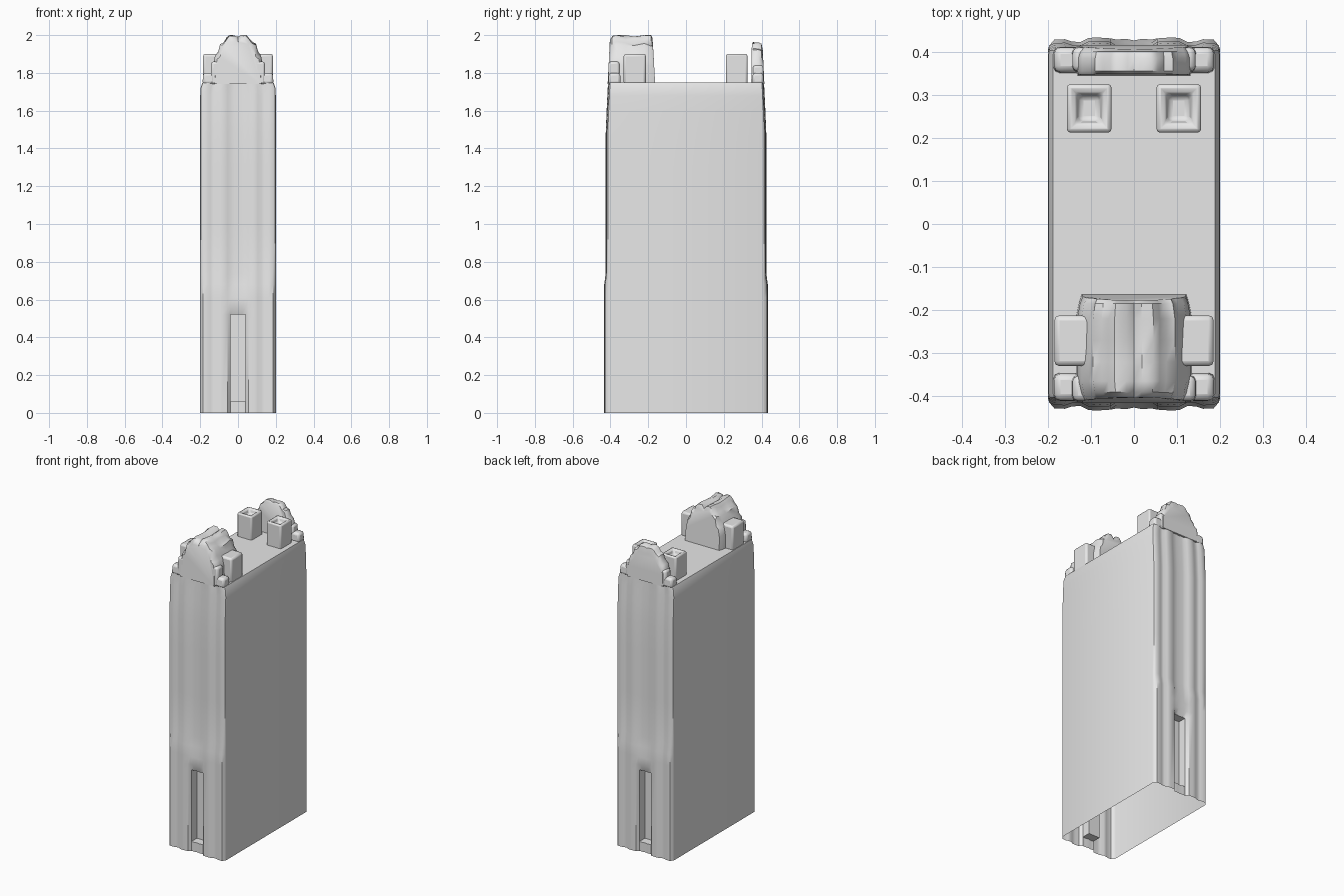
import bpy, bmesh, math, random
from mathutils import Vector

if "Cube" in bpy.data.objects:
    bpy.data.objects.remove(bpy.data.objects["Cube"])

random.seed(4)
stone = bpy.data.materials.new("stone_grey")
stone.diffuse_color = (0.8, 0.8, 0.8, 1)
stone.use_nodes = True
stone.node_tree.nodes["Principled BSDF"].inputs["Base Color"].default_value = stone.diffuse_color


def finish(bm, name, bevel=0.0, angle=35):
    bmesh.ops.recalc_face_normals(bm, faces=bm.faces)
    me = bpy.data.meshes.new(name)
    bm.to_mesh(me)
    bm.free()
    me.materials.append(stone)
    ob = bpy.data.objects.new(name, me)
    bpy.context.collection.objects.link(ob)
    if bevel:
        m = ob.modifiers.new("rounded_edges", 'BEVEL')
        m.width, m.segments, m.limit_method = bevel, 2, 'ANGLE'
    bpy.ops.object.select_all(action='DESELECT')
    ob.select_set(True)
    bpy.context.view_layer.objects.active = ob
    bpy.ops.object.shade_smooth_by_angle(angle=math.radians(angle))
    return ob


def block(name, x0, x1, y0, y1, z0, z1, bevel=0.01, hole=False, taper=1.0):
    bm = bmesh.new()
    bmesh.ops.create_cube(bm, size=1)
    for v in bm.verts:
        s = taper if v.co.z > 0 else 1
        v.co = Vector(((x0 + x1) / 2 + v.co.x * (x1 - x0) * s,
                       (y0 + y1) / 2 + v.co.y * (y1 - y0) * s,
                       z1 if v.co.z > 0 else z0))
    if hole:  # sunken flue in the top
        top = max(bm.faces, key=lambda f: f.calc_center_median().z)
        bmesh.ops.inset_individual(bm, faces=[top], thickness=0.028)
        bmesh.ops.inset_individual(bm, faces=[top], thickness=0.014, depth=-0.03)
    return finish(bm, name, bevel)


def loft(name, slices):
    """Skin a list of open x-z outlines (same length) and cap both ends."""
    bm = bmesh.new()
    rows = [[bm.verts.new(p) for p in s] for s in slices]
    n = len(rows[0])
    for a, b in zip(rows, rows[1:]):
        for i in range(n):
            j = (i + 1) % n
            bm.faces.new((a[i], a[j], b[j], b[i]))
    bm.faces.new(rows[0])
    bm.faces.new(rows[-1])
    return finish(bm, name, angle=40)


# Tall hollow body: ribbed front and back, plain sides, open underneath
ribs = [(0, .412), (.02, .416), (.04, .414), (.055, .423), (.085, .425), (.105, .424),
        (.125, .414), (.145, .416), (.16, .421), (.185, .42), (.197, .414), (.2, .405)]
cols = [(-x, y) for x, y in ribs[:0:-1]] + ribs
levels = [0, .06, .52, .56, .61, .68, .74, 1.0, 1.3, 1.48, 1.6, 1.68, 1.72, 1.75]


def wall_y(x, y, z):
    a = abs(x)
    if z < .7 and .05 < a < .19:
        y += .008                        # thicker rib feet
    if .53 < z < .7 and a < .05:
        y += .014 if z < .65 else .006   # hood over the doorway
    if z > 1.5:
        y -= .012 * (z - 1.5) / .25
    return y


bm = bmesh.new()
rings = []
for z in levels:
    s = 1 if z < 1.7 else (.99 if z < 1.74 else .94)
    ring = [bm.verts.new((x * s, -wall_y(x, y, z), z)) for x, y in cols]
    ring += [bm.verts.new((x * s, wall_y(x, y, z), z)) for x, y in reversed(cols)]
    rings.append(ring)
n = len(rings[0])
for a, b in zip(rings, rings[1:]):
    for i in range(n):
        j = (i + 1) % n
        bm.faces.new((a[i], a[j], b[j], b[i]))
bm.faces.new(rings[-1])
bmesh.ops.recalc_face_normals(bm, faces=bm.faces)

# Narrow doorway recess in the front and the back
for side in (-1, 1):
    door = [f for f in bm.faces
            if f.calc_center_median().y * side > .3
            and abs(f.calc_center_median().x) < .04
            and .06 < f.calc_center_median().z < .52]
    out = bmesh.ops.extrude_face_region(bm, geom=door)
    for v in [g for g in out['geom'] if isinstance(g, bmesh.types.BMVert)]:
        v.co.y = side * .36
    bmesh.ops.delete(bm, geom=[f for f in door if f.is_valid], context='FACES')
finish(bm, "hollow_body", angle=40)


# Stepped crowns standing on the roof
def crown(name, half, stations, jitter):
    outline = [(-x, z) for x, z in half] + [(x, z) for x, z in half[-2::-1]]
    slices = []
    for k, (y, sx, drop, lean) in enumerate(stations):
        row = []
        for i, (x, z) in enumerate(outline):
            t = (z - 1.74) / .26
            jz = random.uniform(-jitter, jitter) if t > .6 else 0
            zz = min(2.0, z - drop * t + jz)
            row.append((x * sx, y + lean * t, zz))
        slices.append(row)
    loft(name, slices)


crown("front_crown",
      [(.135, 1.74), (.132, 1.84), (.122, 1.89), (.105, 1.91), (.095, 1.95),
       (.075, 1.96), (.06, 1.985), (.045, 2.0), (.018, 2.0), (0, 1.985)],
      [(-.415, .9, .03, .012), (-.4, .95, .008, .01), (-.365, 1, 0, 0),
       (-.32, 1, .004, 0), (-.27, 1, .006, 0), (-.22, 1, 0, 0),
       (-.185, .95, .005, 0), (-.163, .9, .02, -.014)], .007)
crown("back_crown",
      [(.135, 1.74), (.132, 1.83), (.12, 1.87), (.1, 1.89), (.09, 1.92),
       (.07, 1.93), (.055, 1.955), (.04, 1.96), (.015, 1.96), (0, 1.955)],
      [(.345, .97, .01, .004), (.355, 1, 0, 0), (.385, 1, 0, 0),
       (.4, .97, .01, 0), (.415, .93, .05, -.01)], .003)

# Corner posts, shoulder blocks and chimneys, mirrored left to right
for s, side in ((-1, "left"), (1, "right")):
    def mirrored(name, xa, xb, *rest, **kw):
        lo, hi = sorted((s * xa, s * xb))
        block(side + "_" + name, lo, hi, *rest, **kw)
    mirrored("front_corner_post", .12, .188, -.412, -.345, 1.74, 1.8, bevel=.014, taper=.9)
    mirrored("back_corner_post", .12, .188, .35, .412, 1.74, 1.8, bevel=.014, taper=.9)
    mirrored("front_inner_post", .09, .145, -.413, -.35, 1.74, 1.86, bevel=.012, taper=.9)
    mirrored("back_inner_post", .09, .145, .352, .412, 1.74, 1.84, bevel=.012, taper=.9)
    mirrored("shoulder_block", .08, .185, -.33, -.212, 1.74, 1.9, bevel=.012)
    mirrored("chimney", .052, .156, .212, .325, 1.74, 1.9, bevel=.009, hole=True)
